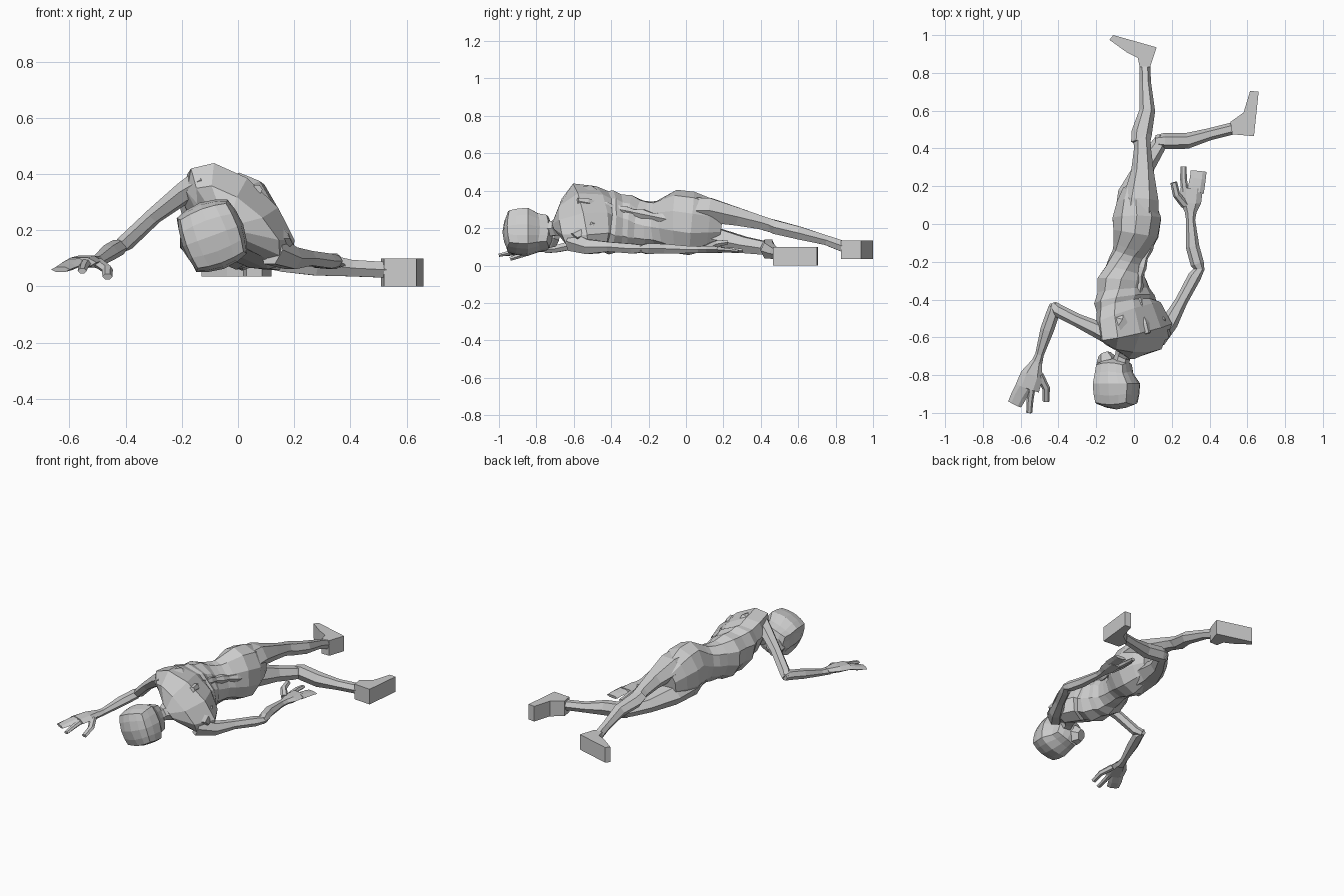
import bpy, bmesh
from math import sin, cos, pi, radians
from mathutils import Vector, Matrix


def finish(name, bm):
    bmesh.ops.recalc_face_normals(bm, faces=bm.faces)
    me = bpy.data.meshes.new(name)
    bm.to_mesh(me)
    bm.free()
    ob = bpy.data.objects.new(name, me)
    bpy.context.collection.objects.link(ob)
    return ob


def loft(name, sections, n=6):
    """Skin rings along a path; section = x, y, z, half width, half height, roll."""
    bm = bmesh.new()
    pts = [Vector(s[:3]) for s in sections]
    rings = []
    for i, s in enumerate(sections):
        t = (pts[min(i + 1, len(pts) - 1)] - pts[max(i - 1, 0)]).normalized()
        side = t.cross(Vector((0, 0, 1))).normalized()
        up = side.cross(t)
        r = radians(s[5]) if len(s) > 5 else 0
        u, v = side * cos(r) + up * sin(r), up * cos(r) - side * sin(r)
        rings.append([bm.verts.new(pts[i] + u * s[3] * cos(2 * pi * k / n) + v * s[4] * sin(2 * pi * k / n))
                      for k in range(n)])
    for a, b in zip(rings, rings[1:]):
        for k in range(n):
            bm.faces.new((a[k], a[(k + 1) % n], b[(k + 1) % n], b[k]))
    bm.faces.new(rings[0])
    bm.faces.new(rings[-1])
    return finish(name, bm)


def slab(name, outline, z0, z1):
    """Extrude a top-view outline between two heights."""
    bm = bmesh.new()
    face = bm.faces.new([bm.verts.new((x, y, z0)) for x, y in outline])
    ext = bmesh.ops.extrude_face_region(bm, geom=[face])
    for v in ext['geom']:
        if isinstance(v, bmesh.types.BMVert):
            v.co.z = z1
    return finish(name, bm)


# torso: twisted from half-prone shoulders to sideways hips
shape = [(-.03, -.68, .20, .05, .05, -43), (0, -.64, .23, .19, .08, -43),
         (.01, -.57, .25, .25, .12, -43), (-.03, -.47, .245, .22, .13, -45),
         (-.05, -.40, .23, .195, .135, -50), (-.06, -.30, .225, .165, .125, -58),
         (-.035, -.20, .22, .13, .095, -70), (-.01, -.12, .225, .14, .10, -80),
         (.01, -.05, .235, .17, .125, -88), (.015, .03, .225, .17, .135, -90),
         (.01, .12, .22, .14, .105, -90), (.01, .19, .21, .10, .07, -90)]
torso = []
for a, b in zip(shape, shape[1:]):
    torso.append(a)
    if -.5 < a[1] < -.15:      # hollow between ribs
        m = [(p + q) / 2 for p, q in zip(a, b)]
        m[3] *= .94
        m[4] *= .92
        torso.append(m)
torso.append(shape[-1])
loft("torso", torso, 10)

# bony spine ridge
spine = []
for i in range(11):
    f = i / 10
    k = .028 if i % 2 else .018
    spine.append((.07 + .025 * f - .06 * sin(pi * f), -.58 + .5 * f, .345 - .10 * f, k, k))
loft("spine", spine, 6)

# shoulder blades
loft("upper_shoulder_blade", [(-.10, -.60, .40, .04, .03), (-.06, -.52, .38, .07, .04, -40),
                              (-.04, -.40, .335, .02, .02)])
loft("lower_shoulder_blade", [(.16, -.60, .15, .04, .03), (.12, -.52, .22, .07, .04, -40),
                              (.06, -.40, .23, .02, .02)])

# head: rounded cube with eye sockets and nose, crown toward -y
bm = bmesh.new()
bmesh.ops.create_cube(bm, size=2)
bmesh.ops.subdivide_edges(bm, edges=bm.edges[:], cuts=3, use_grid_fill=True)
for v in bm.verts:
    g = v.co.copy()
    p = g.lerp(g.normalized() * 1.2, .6)
    if g.x < -.9:
        if abs(g.y) < .1 and abs(abs(g.z) - .5) < .1:
            p.x += .22
        if abs(g.z) < .1 and abs(g.y - .5) < .1:
            p.x -= .15
    if g.y > .4:               # narrow toward the jaw
        p.z *= .82
        p.x = p.x * .85 - .13
    v.co = p
bm.transform(Matrix.Translation((-.093, -.845, .18)) @ Matrix.Rotation(radians(-20), 4, 'Y')
             @ Matrix.Diagonal((.106, .122, .112, 1)))
finish("head", bm)
loft("jaw", [(-.13, -.78, .16, .06, .07), (-.145, -.72, .145, .055, .06), (-.155, -.69, .135, .035, .04)])
loft("neck", [(-.08, -.78, .19, .05, .05), (-.06, -.70, .20, .042, .045), (-.01, -.62, .23, .08, .09)])

# arms
loft("raised_upper_arm", [(-.11, -.60, .38, .05, .055), (-.19, -.56, .335, .045, .04),
                          (-.30, -.51, .25, .035, .03), (-.40, -.46, .155, .035, .03),
                          (-.43, -.43, .135, .025, .022)])
loft("raised_forearm", [(-.425, -.42, .14, .02, .022), (-.425, -.46, .14, .035, .03),
                        (-.46, -.56, .12, .036, .03), (-.50, -.69, .09, .023, .022),
                        (-.52, -.75, .085, .032, .022)])
loft("lower_upper_arm", [(.12, -.61, .13, .05, .06), (.19, -.52, .10, .045, .045),
                         (.25, -.41, .10, .033, .03), (.32, -.28, .09, .035, .03),
                         (.355, -.23, .09, .022, .022)])
loft("lower_forearm", [(.355, -.25, .09, .02, .02), (.335, -.21, .09, .036, .032),
                       (.31, -.12, .09, .036, .03), (.30, .02, .085, .024, .022),
                       (.30, .08, .085, .034, .02)])

# hands: palm, grouped fingers, single finger, thumb
hands = {
    "raised": [[(-.515, -.73, .09, .028, .02), (-.54, -.80, .09, .06, .022), (-.565, -.87, .085, .065, .02)],
               [(-.58, -.86, .085, .045, .016), (-.61, -.91, .07, .042, .014), (-.632, -.955, .06, .038, .01)],
               [(-.54, -.86, .085, .02, .016), (-.55, -.93, .07, .018, .014), (-.555, -1.0, .055, .016, .01)],
               [(-.50, -.80, .085, .022, .018), (-.465, -.87, .06, .02, .016), (-.465, -.94, .035, .018, .012)]],
    "lower": [[(.30, .06, .085, .03, .02), (.30, .11, .085, .055, .022), (.305, .19, .085, .06, .02)],
              [(.325, .17, .085, .045, .016), (.338, .24, .08, .042, .013), (.342, .28, .075, .042, .01)],
              [(.27, .17, .085, .02, .016), (.262, .24, .085, .018, .014), (.262, .305, .08, .016, .01)],
              [(.27, .10, .09, .022, .02), (.225, .155, .115, .02, .02), (.21, .22, .125, .018, .014)]]}
for side, parts in hands.items():
    for part, sec in zip(("palm", "fingers", "finger", "thumb"), parts):
        loft(f"{side}_{part}", sec)

# legs
loft("upper_thigh", [(.02, -.03, .29, .11, .09), (.035, .13, .295, .095, .075), (.045, .28, .26, .06, .055),
                     (.045, .40, .23, .045, .042), (.04, .48, .205, .045, .04)])
loft("upper_shin", [(.035, .43, .225, .05, .035), (.04, .48, .205, .055, .042), (.07, .60, .175, .042, .04),
                    (.06, .75, .135, .03, .03), (.057, .86, .095, .028, .035)])
loft("lower_thigh", [(-.01, -.02, .16, .10, .09), (0, .16, .14, .085, .07), (.06, .31, .11, .052, .05),
                     (.125, .41, .095, .042, .042), (.15, .46, .09, .03, .035)])
loft("lower_shin", [(.115, .44, .095, .03, .04), (.16, .44, .095, .042, .05), (.28, .44, .08, .042, .048),
                    (.40, .475, .065, .032, .034), (.54, .51, .058, .032, .032)])

# feet
slab("upper_foot", [(.03, .83), (.085, .83), (.12, .935), (.05, .955), (-.11, 1.0), (-.13, .975),
                    (-.04, .91), (.02, .88)], .035, .135)
slab("lower_foot", [(.52, .475), (.51, .54), (.58, .59), (.615, .705), (.66, .70), (.635, .465)], .0, .10)
